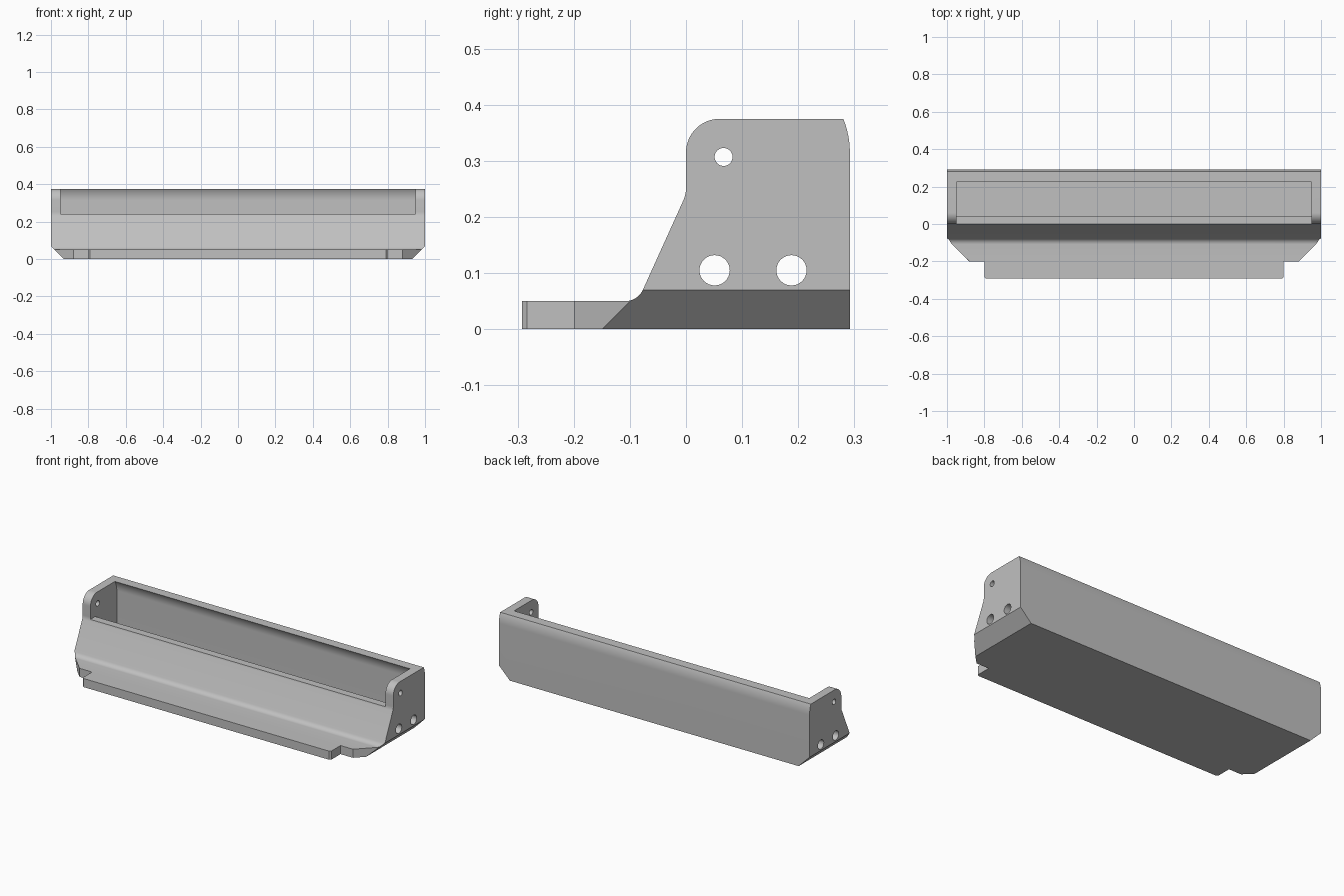
import bpy, bmesh, math
from mathutils import Vector

old = bpy.data.objects.get("Cube")
if old:
    bpy.data.objects.remove(old, do_unlink=True)

grey = bpy.data.materials.new("light grey")
grey.use_nodes = True
colour = (0.53, 0.53, 0.53, 1)
grey.diffuse_color = colour
grey.node_tree.nodes["Principled BSDF"].inputs["Base Color"].default_value = colour


def prism(name, points, axis, lo, hi):
    """Closed prism from a flat outline, along x, y or z."""
    place = {"x": lambda a, b, t: (t, a, b),
             "y": lambda a, b, t: (a, t, b),
             "z": lambda a, b, t: (a, b, t)}[axis]
    bm = bmesh.new()
    near = [bm.verts.new(place(a, b, lo)) for a, b in points]
    far = [bm.verts.new(place(a, b, hi)) for a, b in points]
    bm.faces.new(near)
    bm.faces.new(far[::-1])
    for i in range(len(points)):
        bm.faces.new((near[i], near[i - 1], far[i - 1], far[i]))
    bmesh.ops.recalc_face_normals(bm, faces=bm.faces[:])
    mesh = bpy.data.meshes.new(name)
    bm.to_mesh(mesh)
    bm.free()
    mesh.materials.append(grey)
    obj = bpy.data.objects.new(name, mesh)
    bpy.context.collection.objects.link(obj)
    return obj


def fillet(before, corner, after, radius, steps=10):
    """Points of a tangent arc that rounds a corner."""
    p = Vector(corner)
    u = (Vector(before) - p).normalized()
    v = (Vector(after) - p).normalized()
    half = math.acos(u.dot(v)) / 2
    centre = p + (u + v).normalized() * radius / math.sin(half)
    start = p + u * radius / math.tan(half) - centre
    end = p + v * radius / math.tan(half) - centre
    first = math.atan2(start.y, start.x)
    sweep = math.remainder(math.atan2(end.y, end.x) - first, math.tau)
    angles = [first + sweep * i / steps for i in range(steps + 1)]
    return [(centre.x + radius * math.cos(a), centre.y + radius * math.sin(a)) for a in angles]


def back_arc(radius, top=0.375, low=0.315, centre_y=0.132, steps=10):
    """Gentle inward lean at the top of the back wall."""
    sweep = math.asin((top - low) / radius)
    return [(centre_y + radius * math.cos(sweep * i / steps),
             low + radius * math.sin(sweep * i / steps)) for i in range(steps + 1)]


def mirrored(half):
    return half + [(-a, b) for a, b in reversed(half)]


def cut(target, cutter, operation):
    bpy.context.view_layer.objects.active = target
    mod = target.modifiers.new("cut", "BOOLEAN")
    mod.operation = operation
    mod.solver = "EXACT"
    mod.object = cutter
    bpy.context.view_layer.update()
    bpy.ops.object.modifier_apply(modifier=mod.name)
    bpy.data.objects.remove(cutter, do_unlink=True)


# Side profile: front lip, sloping front, rounded cheek, leaning back
lip, foot, knee, brow, crown = (-0.292, 0.05), (-0.086, 0.05), (0, 0.24), (0, 0.375), (0.2, 0.375)
profile = [(-0.292, 0), lip]
profile += fillet(lip, foot, knee, 0.035)
profile += fillet(foot, knee, brow, 0.055)
profile += fillet(knee, brow, crown, 0.06, 16)
profile += reversed(back_arc(0.16))
profile += [(0.292, 0)]
body = prism("bin_body", profile, "x", -1, 1)

# Stepped lip with angled corners, seen in plan
plan = mirrored([(1.1, 0.5), (1.1, 0.02), (0.88, -0.2), (0.8, -0.2), (0.8, -0.283), (0.78, -0.303)])
cut(body, prism("plan_cutter", plan, "z", -0.1, 0.6), "INTERSECT")

# Chamfered lower ends
ends = mirrored([(1.1, 0.6), (1.1, 0.17), (0.88, -0.05)])
cut(body, prism("chamfer_cutter", ends, "y", -0.6, 0.6), "INTERSECT")

# Hollow interior, open above the front ledge
hollow = [(-0.5, 0.24), (0.043, 0.24), (-0.043, 0.05), (0.242, 0.05)]
hollow += back_arc(0.11)
hollow += [(hollow[-1][0], 0.6), (-0.5, 0.6)]
cut(body, prism("hollow_cutter", hollow, "x", -0.95, 0.95), "DIFFERENCE")

# Mounting holes through both cheeks
for y, z, r in ((0.051, 0.105, 0.027), (0.188, 0.105, 0.027), (0.067, 0.307, 0.016)):
    ring = [(y + r * math.cos(math.tau * i / 32), z + r * math.sin(math.tau * i / 32)) for i in range(32)]
    for lo, hi in ((-1.1, -0.92), (0.92, 1.1)):
        cut(body, prism("hole_cutter", ring, "x", lo, hi), "DIFFERENCE")

# Smooth the curves and keep the edges sharp
bpy.ops.object.select_all(action="DESELECT")
body.select_set(True)
bpy.context.view_layer.objects.active = body
bpy.ops.object.shade_smooth_by_angle(angle=math.radians(20))
